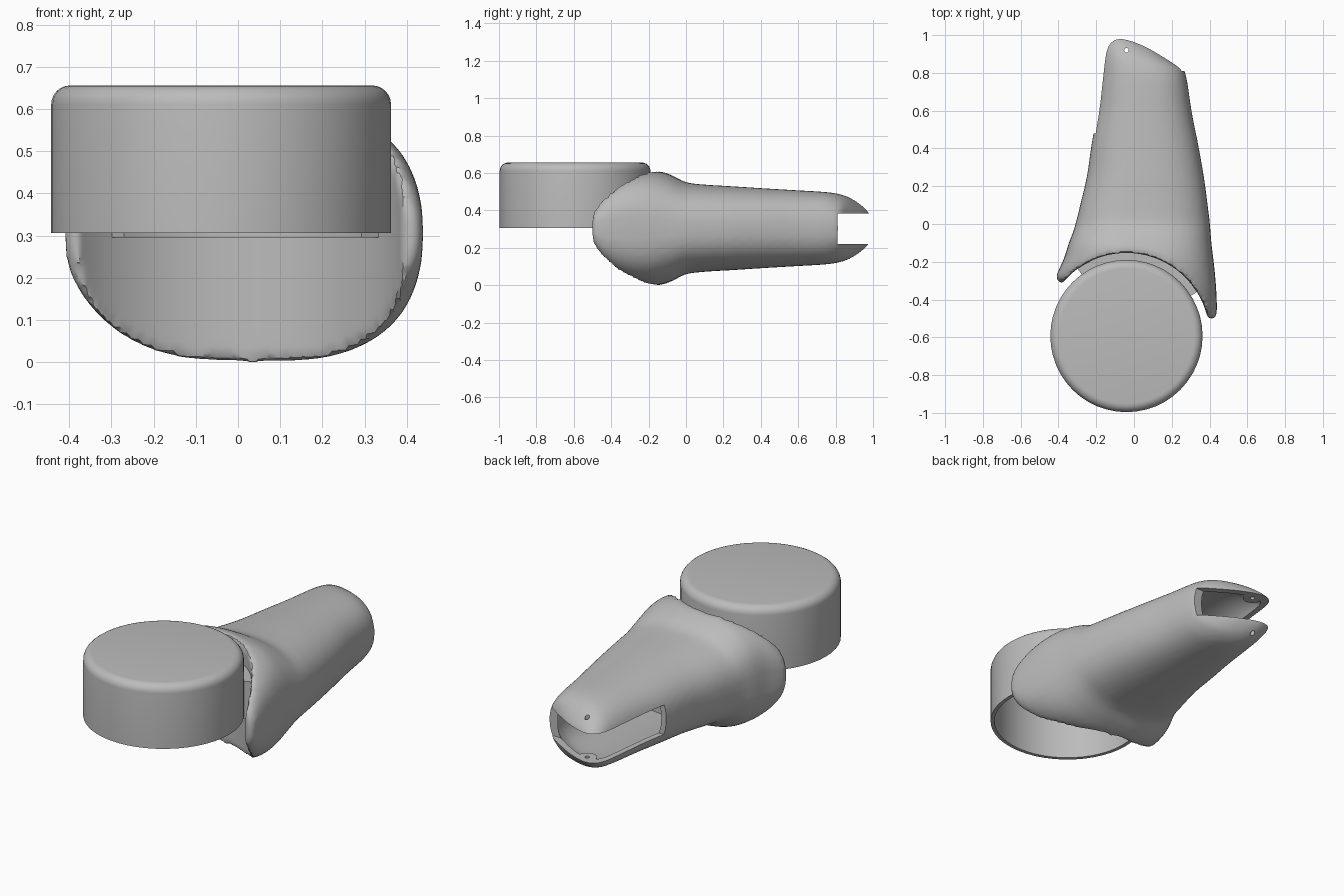
import bpy, bmesh, math
from mathutils import Vector

if "Cube" in bpy.data.objects:
    bpy.data.objects.remove(bpy.data.objects["Cube"])

MID = 0.305                      # height of the handle's centre plane
CX, CY = -0.04, -0.593           # axis of the round cap

grey = bpy.data.materials.new("plain_grey")
grey.diffuse_color = (0.5, 0.5, 0.5, 1)
grey.use_nodes = True
grey.node_tree.nodes["Principled BSDF"].inputs["Base Color"].default_value = grey.diffuse_color


def finish(name, bm):
    bmesh.ops.recalc_face_normals(bm, faces=bm.faces)
    me = bpy.data.meshes.new(name)
    bm.to_mesh(me)
    bm.free()
    ob = bpy.data.objects.new(name, me)
    bpy.context.collection.objects.link(ob)
    me.materials.append(grey)
    return ob


def activate(ob):
    bpy.ops.object.select_all(action='DESELECT')
    ob.select_set(True)
    bpy.context.view_layer.objects.active = ob


def apply(ob, kind, **props):
    activate(ob)
    mod = ob.modifiers.new(kind, kind)
    for key, value in props.items():
        setattr(mod, key, value)
    bpy.ops.object.modifier_apply(modifier=mod.name)


def cut(ob, cutter):
    apply(ob, 'BOOLEAN', object=cutter, operation='DIFFERENCE', solver='EXACT')
    bpy.data.objects.remove(cutter)


def prism(name, outline, z0, z1):
    bm = bmesh.new()
    low = [bm.verts.new((x, y, z0)) for x, y in outline]
    high = [bm.verts.new((x, y, z1)) for x, y in outline]
    bm.faces.new(low)
    bm.faces.new(high)
    n = len(outline)
    for i in range(n):
        j = (i + 1) % n
        bm.faces.new((low[i], low[j], high[j], high[i]))
    return finish(name, bm)


def arc(cx, cy, r, a0, a1, steps):
    return [(cx + r * math.cos(math.radians(a0 + (a1 - a0) * i / steps)),
             cy + r * math.sin(math.radians(a0 + (a1 - a0) * i / steps)))
            for i in range(steps + 1)]


def column(name, cx, cy, r, z0, z1, steps):
    return prism(name, arc(cx, cy, r, 0, 360, steps)[:-1], z0, z1)


def loft(name, sections, sub=4, count=48):
    """Rounded cross-sections, each from a left point to a right point."""
    rows = []
    last = len(sections) - 1
    for i in range(last):
        p = [sections[max(0, min(last, k))] for k in range(i - 1, i + 3)]
        for s in range(sub):
            t = s / sub
            rows.append([0.5 * (2 * b + (c - a) * t + (2 * a - 5 * b + 4 * c - d) * t * t
                                + (3 * b - a - 3 * c + d) * t ** 3)
                         for a, b, c, d in zip(*p)])
    rows.append(sections[last])
    bm = bmesh.new()
    rings = []
    for xl, yl, xr, yr, h, n in rows:
        ring = []
        for k in range(count):
            a = 2 * math.pi * k / count
            u = math.copysign(abs(math.cos(a)) ** (2 / n), math.cos(a))
            w = math.copysign(abs(math.sin(a)) ** (2 / n), math.sin(a))
            f = (u + 1) / 2
            ring.append(bm.verts.new((xl + (xr - xl) * f, yl + (yr - yl) * f, MID + h * w)))
        rings.append(ring)
    for r0, r1 in zip(rings, rings[1:]):
        for k in range(count):
            j = (k + 1) % count
            bm.faces.new((r0[k], r0[j], r1[j], r1[k]))
    bm.faces.new(rings[0])
    bm.faces.new(rings[-1])
    return finish(name, bm)


# Handle sections, front to back: left x, y, right x, y, half height, squareness
SECTIONS = [
    (-.385, -.315, .425, -.505, .14, 2.7),
    (-.412, -.285, .438, -.47, .21, 2.8),
    (-.397, -.24, .438, -.40, .27, 2.8),
    (-.37, -.18, .432, -.30, .30, 2.8),
    (-.345, -.10, .422, -.20, .305, 2.7),
    (-.325, -.05, .41, -.10, .282, 2.6),
    (-.31, 0, .402, 0, .246, 2.5),
    (-.285, .10, .39, .10, .233, 2.5),
    (-.25, .25, .37, .25, .224, 2.4),
    (-.225, .42, .34, .42, .213, 2.4),
    (-.195, .60, .308, .58, .203, 2.4),
    (-.175, .78, .287, .72, .193, 2.4),
    (-.165, .88, .278, .77, .180, 2.4),
    (-.158, .935, .265, .815, .157, 2.4),
    (-.142, .975, .22, .85, .128, 2.4),
    (-.115, .997, .16, .89, .098, 2.4),
    (-.085, 1.0, .10, .93, .07, 2.4),
]

# Handle: outer form with a round hollow in front that clears the cap
handle = loft("handle", SECTIONS)
cut(handle, column("cap_clearance", CX, CY, 0.44, -0.2, 0.9, 96))
apply(handle, 'REMESH', mode='VOXEL', voxel_size=0.014)
apply(handle, 'SMOOTH', factor=0.5, iterations=4)

# Inner cavity, leaving a boss around the pivot hole
WALL = 0.025
inner = [(xl + WALL, yl - WALL, xr - WALL, yr - WALL, h - WALL, n)
         for xl, yl, xr, yr, h, n in SECTIONS[7:]]
cavity = loft("cavity", inner)
cut(cavity, column("boss", -0.04, 0.92, 0.05, -0.2, 0.9, 24))
cut(handle, cavity)

# Slot open at the back and along the left side
cut(handle, prism("slot", [(-.5, .48), (-.1, .48), (.18, .81), (.5, .815), (.5, 1.2), (-.5, 1.2)],
                  0.22, 0.383))
cut(handle, column("pivot_hole", -0.04, 0.92, 0.012, -0.2, 0.9, 16))

# Cap: hollow cup, open below, with a rounded top edge
R, Z0, Z1, ROUND, THICK = 0.403, 0.306, 0.656, 0.045, 0.02
profile = [(0, Z1 - THICK), (R - ROUND, Z1 - THICK), (R - THICK, Z1 - ROUND), (R - THICK, Z0), (R, Z0)]
profile += arc(R - ROUND, Z1 - ROUND, ROUND, 0, 90, 6) + [(0, Z1)]
bm = bmesh.new()
verts = [bm.verts.new((CX + r, CY, z)) for r, z in profile]
edges = [bm.edges.new(pair) for pair in zip(verts, verts[1:])]
bmesh.ops.spin(bm, geom=verts + edges, cent=(CX, CY, 0), axis=(0, 0, 1),
               angle=2 * math.pi, steps=48)
bmesh.ops.remove_doubles(bm, verts=bm.verts, dist=0.0005)
cap = finish("cap", bm)

# Curved bridge joining cap and handle
bridge = prism("bridge", arc(CX, CY, 0.392, 32, 126, 30) + arc(CX, CY, 0.46, 126, 32, 30), 0.295, 0.50)

for ob in (handle, cap, bridge):
    activate(ob)
    bpy.ops.object.shade_smooth_by_angle(angle=math.radians(35))
